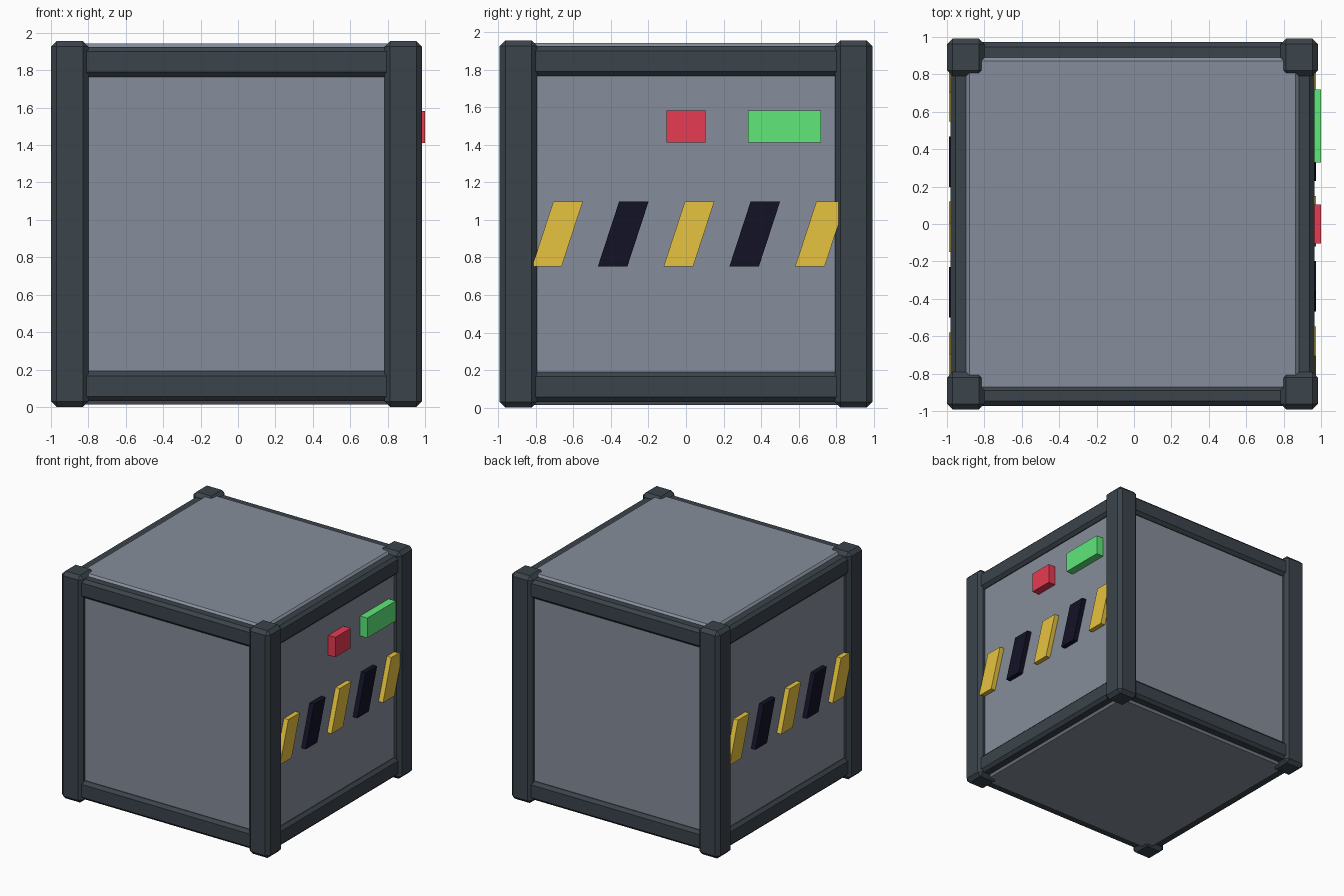
import bpy
import bmesh
from mathutils import Vector

if "Cube" in bpy.data.objects:
    bpy.data.objects.remove(bpy.data.objects["Cube"])

CX = -0.008      # crate axis: the buttons make one side stick out further
H = 0.992        # half width over the corner posts
HEIGHT = 1.956
MID = HEIGHT / 2


def material(name, rgb):
    m = bpy.data.materials.new(name)
    m.diffuse_color = (*rgb, 1)
    m.use_nodes = True
    m.node_tree.nodes["Principled BSDF"].inputs["Base Color"].default_value = m.diffuse_color
    return m


PANEL = material("panel grey", (0.24, 0.267, 0.325))
FRAME = material("frame dark slate", (0.043, 0.057, 0.07))
YELLOW = material("hazard yellow", (0.8, 0.55, 0.05))
BLACK = material("hazard black", (0.006, 0.006, 0.02))
RED = material("button red", (0.95, 0.052, 0.1))
GREEN = material("button green", (0.14, 1.0, 0.24))


def finish(name, bm, mat, bevel=0):
    if bevel:
        bmesh.ops.bevel(bm, geom=bm.edges[:], offset=bevel, segments=1,
                        affect='EDGES', profile=0.5)
    bmesh.ops.recalc_face_normals(bm, faces=bm.faces[:])
    me = bpy.data.meshes.new(name)
    bm.to_mesh(me)
    bm.free()
    me.materials.append(mat)
    ob = bpy.data.objects.new(name, me)
    ob.location.x = CX
    bpy.context.collection.objects.link(ob)
    return ob


def box(name, lo, hi, mat, bevel=0):
    lo, hi = Vector(lo), Vector(hi)
    bm = bmesh.new()
    bmesh.ops.create_cube(bm, size=1)
    for v in bm.verts:
        v.co = (lo + hi) / 2 + Vector(a * b for a, b in zip(v.co, hi - lo))
    return finish(name, bm, mat, bevel)


# Body, with wide chamfers that show just above and below the rails
box("crate_body", (-0.94, -0.94, 0.014), (0.94, 0.94, HEIGHT - 0.014), PANEL, 0.068)

# Corner posts
for sx in (-1, 1):
    for sy in (-1, 1):
        x, y = sx * (H - 0.1), sy * (H - 0.1)
        box("corner_post", (x - 0.1, y - 0.1, 0), (x + 0.1, y + 0.1, HEIGHT), FRAME, 0.03)

# Horizontal rails at top and bottom of each side
R, C, L = 0.08, 0.892, 0.84
for z in (MID - 0.867, MID + 0.867):
    for s in (-1, 1):
        box("rail_x", (-L, s * C - R, z - R), (L, s * C + R, z + R), FRAME, 0.025)
        box("rail_y", (s * C - R, -L, z - R), (s * C + R, L, z + R), FRAME, 0.025)

# Slanted hazard stripes on the right and left sides
for s, side in ((1, "right"), (-1, "left")):
    for i in range(5):
        y = 0.016 + (i - 2) * 0.35
        profile = [(y - 0.135, 0.752), (y + 0.022, 0.752),
                   (y + 0.135, 1.098), (y - 0.022, 1.098)]
        bm = bmesh.new()
        face = bm.faces.new([bm.verts.new((s * 0.93, s * py, pz)) for py, pz in profile])
        ext = bmesh.ops.extrude_face_region(bm, geom=[face])
        for v in ext["geom"]:
            if isinstance(v, bmesh.types.BMVert):
                v.co.x = s * 0.982
        finish(side + "_stripe", bm, BLACK if i % 2 else YELLOW)

# Buttons on the right side
box("red_button", (0.93, -0.104, 1.412), (1 - CX, 0.104, 1.583), RED)
box("green_button", (0.93, 0.33, 1.412), (1 - CX, 0.718, 1.583), GREEN)
